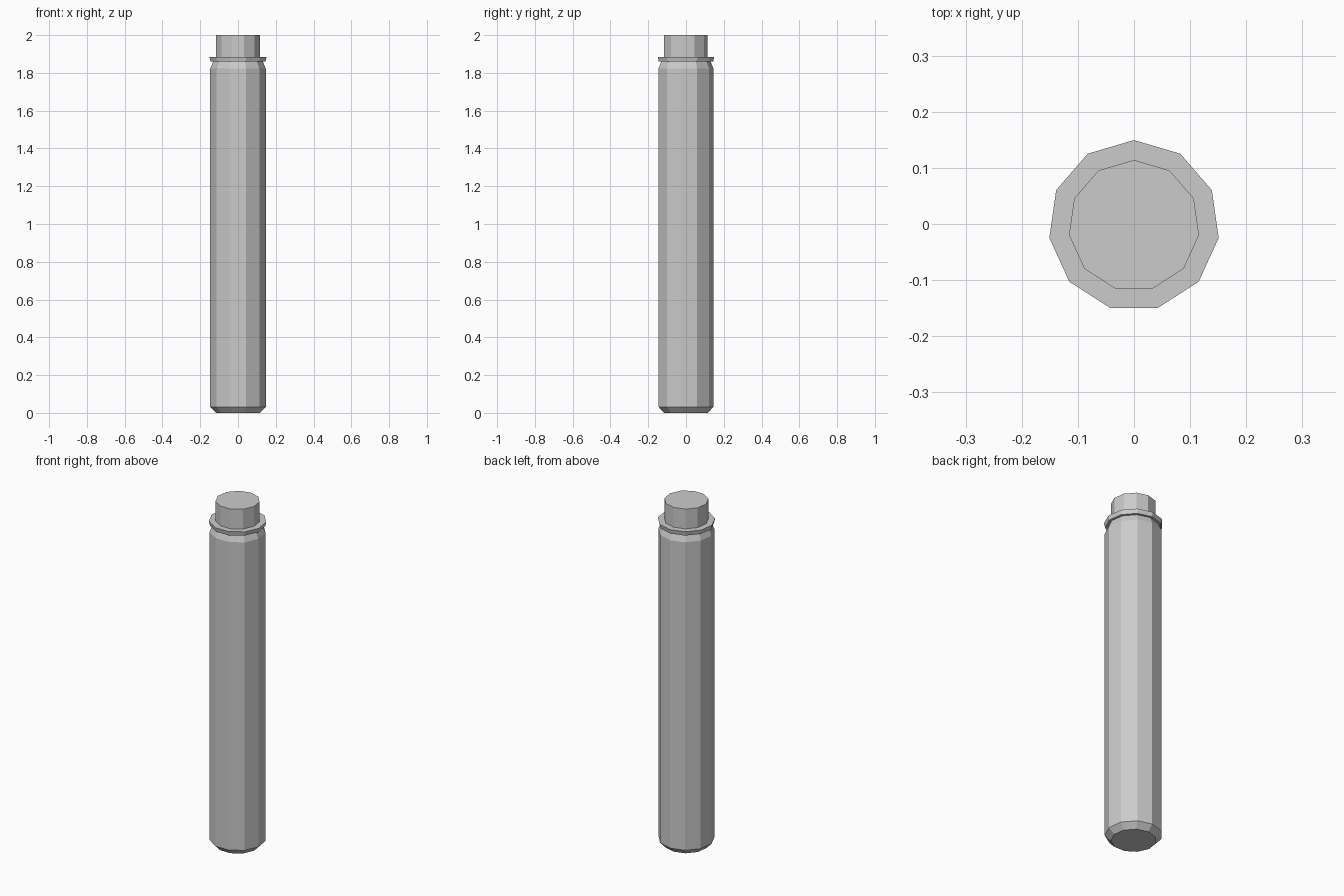
import bpy
import bmesh
import math

if "Cube" in bpy.data.objects:
    bpy.data.objects.remove(bpy.data.objects["Cube"])

SIDES = 11
Y_SHIFT = -0.003  # an odd-sided ring is centred by its bounds


def lathe(name, profile):
    """Closed solid from (radius, z) rings, with one corner facing +y."""
    bm = bmesh.new()
    rings = []
    for r, z in profile:
        ring = []
        for i in range(SIDES):
            a = math.pi / 2 + 2 * math.pi * i / SIDES
            ring.append(bm.verts.new((r * math.cos(a), r * math.sin(a) + Y_SHIFT, z)))
        rings.append(ring)
    for low, high in zip(rings, rings[1:]):
        for i in range(SIDES):
            j = (i + 1) % SIDES
            bm.faces.new((low[i], low[j], high[j], high[i]))
    bm.faces.new(rings[0][::-1])
    bm.faces.new(rings[-1])
    mesh = bpy.data.meshes.new(name)
    bm.to_mesh(mesh)
    bm.free()
    obj = bpy.data.objects.new(name, mesh)
    bpy.context.collection.objects.link(obj)
    return obj


# Long tube with chamfered foot and tapered shoulder
lathe("tube_body", [(0.118, 0.0), (0.149, 0.032), (0.149, 1.822), (0.133, 1.86)])

# Thin flared collar
lathe("collar", [(0.147, 1.86), (0.1525, 1.885)])

# Narrow cap
lathe("cap", [(0.117, 1.885), (0.117, 2.0)])
